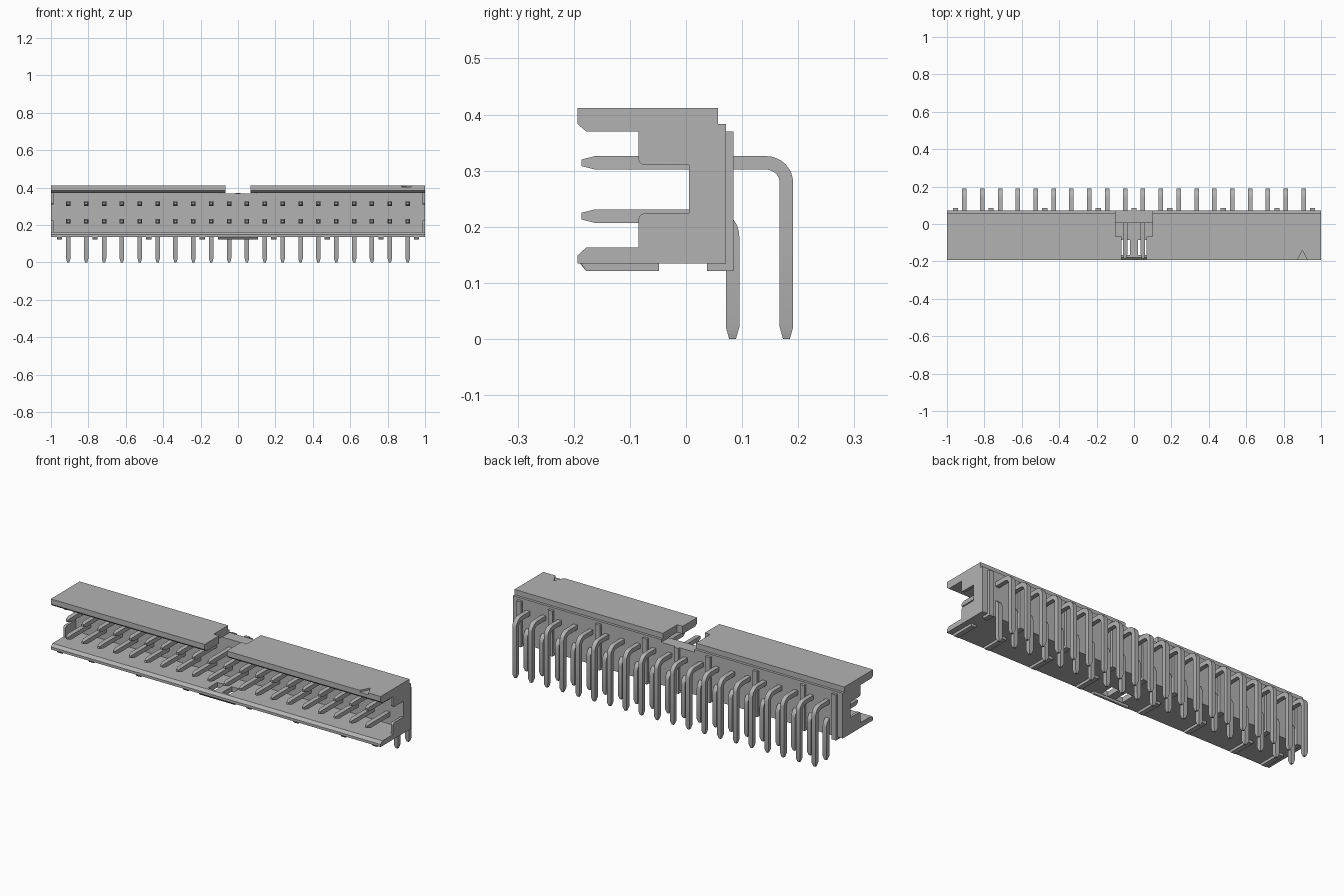
import bpy, bmesh, math
from mathutils import Vector

cube = bpy.data.objects.get("Cube")
if cube:
    bpy.data.objects.remove(cube, do_unlink=True)

grey = bpy.data.materials.new("neutral_grey")
grey.use_nodes = True
grey.diffuse_color = (0.45, 0.45, 0.45, 1)
grey.node_tree.nodes["Principled BSDF"].inputs["Base Color"].default_value = (0.45, 0.45, 0.45, 1)


def finish(name, bm):
    bmesh.ops.recalc_face_normals(bm, faces=bm.faces[:])
    mesh = bpy.data.meshes.new(name)
    bm.to_mesh(mesh)
    bm.free()
    mesh.materials.append(grey)
    ob = bpy.data.objects.new(name, mesh)
    bpy.context.collection.objects.link(ob)
    return ob


def extrude(name, points, offset):
    """Closed prism from a flat outline swept by an offset vector."""
    bm = bmesh.new()
    face = bm.faces.new([bm.verts.new(p) for p in points])
    new = bmesh.ops.extrude_face_region(bm, geom=[face])["geom"]
    bmesh.ops.translate(bm, vec=offset, verts=[v for v in new if isinstance(v, bmesh.types.BMVert)])
    return finish(name, bm)


def along_x(name, profile, x0, x1):
    return extrude(name, [(x0, y, z) for y, z in profile], (x1 - x0, 0, 0))


def box(name, x0, x1, y0, y1, z0, z1):
    return along_x(name, [(y0, z0), (y1, z0), (y1, z1), (y0, z1)], x0, x1)


def cut(target, cutter):
    mod = target.modifiers.new("cut", 'BOOLEAN')
    mod.operation, mod.solver, mod.object = 'DIFFERENCE', 'EXACT', cutter
    bpy.context.view_layer.objects.active = target
    bpy.ops.object.modifier_apply(modifier=mod.name)
    bpy.data.objects.remove(cutter, do_unlink=True)


# Housing: open-fronted channel with chamfered lips and a stepped back
housing = along_x("housing", [
    (-0.193, 0.412), (0.057, 0.412), (0.057, 0.383), (0.071, 0.383), (0.071, 0.135),
    (-0.193, 0.135), (-0.193, 0.149), (-0.178, 0.163), (0.005, 0.163),
    (0.005, 0.37), (-0.178, 0.37), (-0.193, 0.383)], -1, 1)

# Keying notch, narrow at the mouth and wide at the back
cut(housing, box("notch_mouth", -0.067, 0.067, -0.3, -0.05, 0.36, 0.5))
cut(housing, box("notch_back", -0.1, 0.1, -0.067, 0.2, 0.368, 0.5))
# Floor slots beneath the notch
for s in (-1, 1):
    a, b = sorted((s * 0.022, s * 0.066))
    cut(housing, box("floor_slot", a, b, -0.165, -0.085, 0.05, 0.2))
# Triangular first-pin mark
cut(housing, extrude("pin_mark", [(0.87, -0.2, 0.402), (0.93, -0.2, 0.402), (0.9, -0.14, 0.402)], (0, 0, 0.05)))

# End tabs, mirrored left/right and top/bottom
arc = [(-0.073 - 0.012 * math.cos(t), 0.322 - 0.012 * math.sin(t))
       for t in [i * math.pi / 8 for i in range(5)]]
upper = [(0.006, 0.371), (-0.085, 0.371)] + arc + [(0.006, 0.31)]
lower = [(y, 0.534 - z) for y, z in upper]
for side, s in (("left", 1), ("right", -1)):
    along_x("upper_tab_" + side, upper, s * 0.986, s * 1.0)
    along_x("lower_tab_" + side, lower, s * 0.986, s * 1.0)

# Back ribs with feet, and floor pads under the front lip
for x in (-0.955, -0.764, -0.477, -0.191, 0, 0.191, 0.477, 0.764, 0.955):
    along_x("back_rib", [(0.07, 0.37), (0.085, 0.37), (0.085, 0.121), (0.037, 0.121),
                         (0.037, 0.136), (0.07, 0.136)], x - 0.014, x + 0.014)
    if x:
        along_x("floor_pad", [(-0.188, 0.136), (-0.178, 0.121), (-0.048, 0.121), (-0.048, 0.136)],
                x - 0.014, x + 0.014)

# Thickened lip below the notch
along_x("key_lip", [(-0.19, 0.136), (-0.178, 0.121), (-0.167, 0.121), (-0.167, 0.136)], -0.107, 0.107)


def pin(name, x, z, y_leg, radius):
    """Square bent pin with tapered tips."""
    half, tip = 0.012, 0.006
    rings = [(-0.186, z, 0, tip), (-0.162, z, 0, half)]
    for i in range(9):
        t = i * math.pi / 16
        rings.append((y_leg - radius + radius * math.sin(t), z - radius + radius * math.cos(t), t, half))
    rings += [(y_leg, 0.021, math.pi / 2, half), (y_leg, 0, math.pi / 2, tip)]
    bm = bmesh.new()
    loops = []
    for y, zz, t, h in rings:
        out = Vector((0, math.sin(t), math.cos(t)))
        loops.append([bm.verts.new(Vector((x + a * h, y, zz)) + out * b * h)
                      for a, b in ((-1, -1), (1, -1), (1, 1), (-1, 1))])
    for p, q in zip(loops, loops[1:]):
        for i in range(4):
            j = (i + 1) % 4
            bm.faces.new((p[i], p[j], q[j], q[i]))
    bm.faces.new(loops[0])
    bm.faces.new(loops[-1])
    ob = finish(name, bm)
    bpy.ops.object.select_all(action='DESELECT')
    ob.select_set(True)
    bpy.context.view_layer.objects.active = ob
    bpy.ops.object.shade_smooth_by_angle(angle=math.radians(25))


# Two rows of twenty pins
for i in range(20):
    x = (i - 9.5) * 0.0955
    pin("upper_pin", x, 0.314, 0.179, 0.036)
    pin("lower_pin", x, 0.219, 0.083, 0.036)
